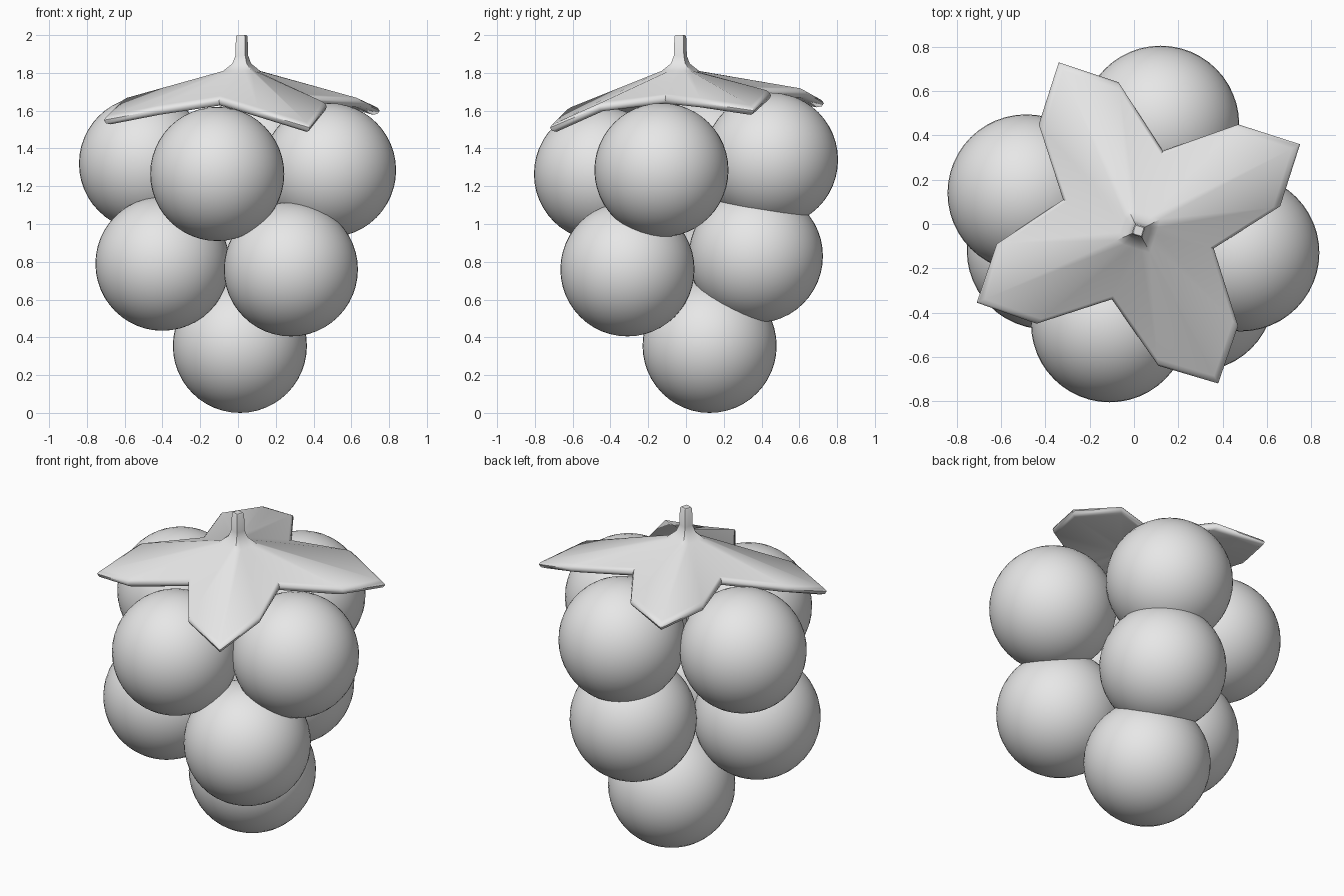
import bpy, bmesh, math
from mathutils import Vector

cube = bpy.data.objects.get("Cube")
if cube:
    bpy.data.objects.remove(cube)

GREY = (0.8, 0.8, 0.8, 1)
mat = bpy.data.materials.new("plain grey")
mat.use_nodes = True
mat.diffuse_color = GREY
mat.node_tree.nodes["Principled BSDF"].inputs["Base Color"].default_value = GREY


def finish(bm, name, angle):
    bmesh.ops.recalc_face_normals(bm, faces=bm.faces)
    mesh = bpy.data.meshes.new(name)
    bm.to_mesh(mesh)
    bm.free()
    mesh.materials.append(mat)
    obj = bpy.data.objects.new(name, mesh)
    bpy.context.collection.objects.link(obj)
    bpy.ops.object.select_all(action="DESELECT")
    obj.select_set(True)
    bpy.context.view_layer.objects.active = obj
    bpy.ops.object.shade_smooth_by_angle(angle=math.radians(angle))
    return obj


# Berries in three tiers
RADIUS = 0.355
tiers = {
    "upper_berry": [(-0.11, -0.45, 1.265), (0.482, -0.13, 1.285),
                    (0.12, 0.45, 1.34), (-0.487, 0.14, 1.32)],
    "middle_berry": [(0.28, -0.31, 0.76), (0.10, 0.37, 0.83), (-0.40, -0.12, 0.79)],
    "bottom_berry": [(0.01, 0.125, RADIUS)],
}
for name, centres in tiers.items():
    for i, centre in enumerate(centres):
        bm = bmesh.new()
        bmesh.ops.create_uvsphere(bm, u_segments=48, v_segments=24, radius=RADIUS)
        berry = finish(bm, f"{name}_{i + 1}", 40)
        berry.location = centre

# Leaf cap outline: notch, shoulder, tip, shoulder for each of the four lobes
outline = [Vector(p) for p in (
    (0.13, 0.33, 1.72), (0.47, 0.45, 1.70), (0.75, 0.36, 1.62), (0.66, 0.08, 1.66),
    (0.36, -0.11, 1.68), (0.47, -0.46, 1.64), (0.38, -0.72, 1.53), (0.11, -0.64, 1.61),
    (-0.10, -0.34, 1.67), (-0.44, -0.45, 1.62), (-0.71, -0.355, 1.57), (-0.62, -0.09, 1.66),
    (-0.32, 0.11, 1.70), (-0.43, 0.45, 1.70), (-0.34, 0.73, 1.66), (-0.07, 0.64, 1.71))]
axis = Vector((0.02, -0.03, 0))
TURN = math.radians(72)


def square_ring(half, z):
    """Square section with one point toward each outline point."""
    ring = []
    for p in outline:
        a = math.atan2(p.y - axis.y, p.x - axis.x)
        r = half / max(abs(math.cos(a - TURN)), abs(math.sin(a - TURN)))
        ring.append(axis + Vector((r * math.cos(a), r * math.sin(a), z)))
    return ring


def leaf_ring(scale, drop):
    """Outline drawn in toward the stem and lowered."""
    return [axis + Vector(((p.x - axis.x) * scale, (p.y - axis.y) * scale, p.z - drop))
            for p in outline]


rings = [square_ring(0.020, 2.0), square_ring(0.025, 1.993), square_ring(0.028, 1.89),
         square_ring(0.040, 1.85), square_ring(0.080, 1.81),
         leaf_ring(0.95, -0.008), leaf_ring(0.985, 0.005), leaf_ring(1.0, 0.02),
         leaf_ring(0.985, 0.037), leaf_ring(0.95, 0.042), square_ring(0.080, 1.76)]
bm = bmesh.new()
loops = [[bm.verts.new(p) for p in ring] for ring in rings]
count = len(outline)
for a, b in zip(loops, loops[1:]):
    for i in range(count):
        j = (i + 1) % count
        bm.faces.new((a[i], a[j], b[j], b[i]))
bm.faces.new(loops[0])
bm.faces.new(loops[-1])
finish(bm, "leaf_cap_with_stem", 50)
